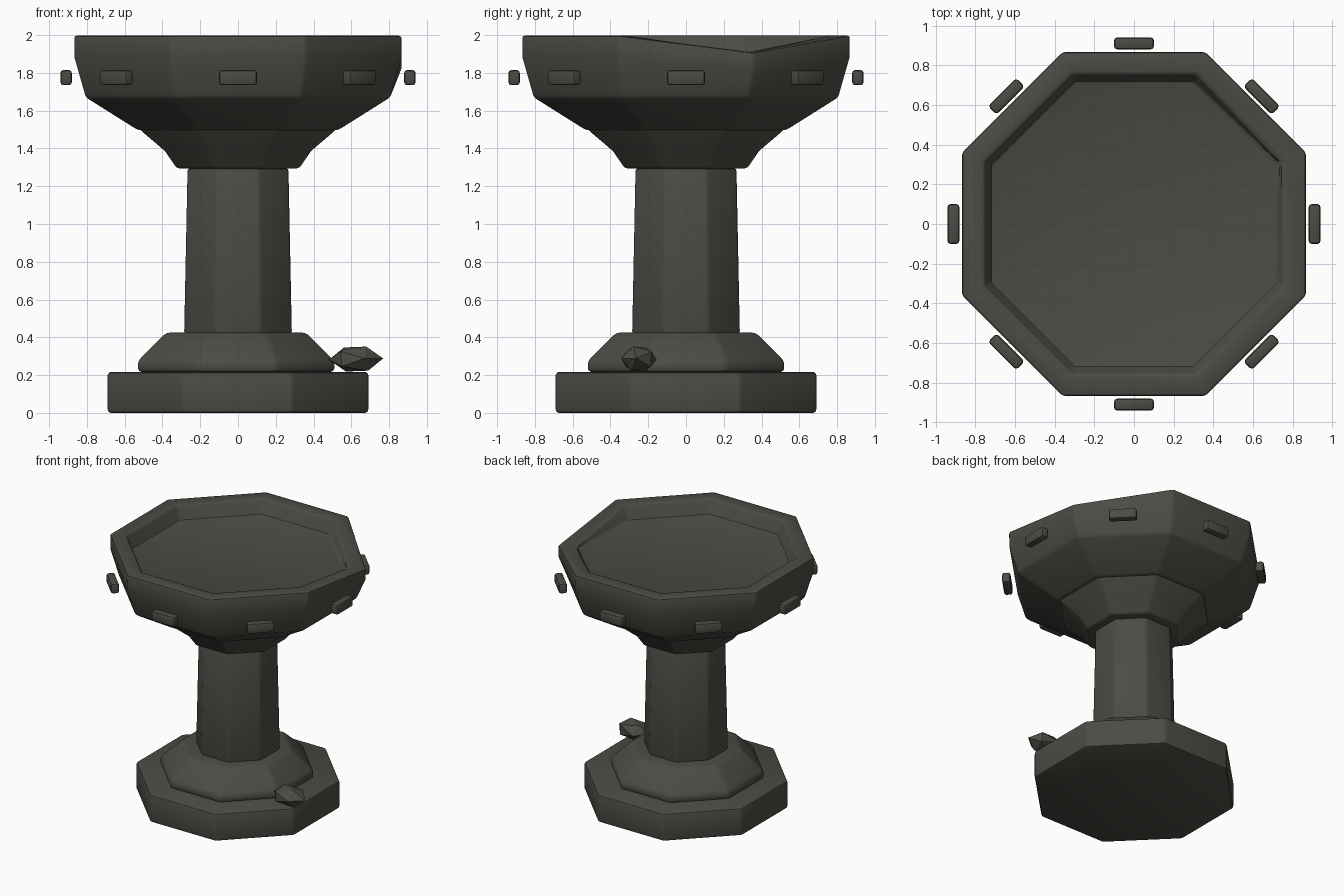
import bpy
import bmesh
from math import pi, cos, sin, radians
from mathutils import Matrix, Vector

cube = bpy.data.objects.get("Cube")
if cube:
    bpy.data.objects.remove(cube, do_unlink=True)

STONE = (0.072, 0.072, 0.06, 1.0)
stone = bpy.data.materials.new("dark stone")
stone.use_nodes = True
stone.diffuse_color = STONE
shader = stone.node_tree.nodes["Principled BSDF"]
shader.inputs["Base Color"].default_value = STONE
shader.inputs["Roughness"].default_value = 0.9


def finish(name, bm, bevel=0.0, smooth=True):
    """Round the hard edges and turn the bmesh into a named object."""
    bmesh.ops.recalc_face_normals(bm, faces=bm.faces[:])
    if bevel:
        hard = [e for e in bm.edges if e.calc_face_angle(0) > radians(20)]
        bmesh.ops.bevel(bm, geom=hard, offset=bevel, segments=2, profile=0.5,
                        affect='EDGES', clamp_overlap=True)
    mesh = bpy.data.meshes.new(name)
    bm.to_mesh(mesh)
    bm.free()
    mesh.materials.append(stone)
    obj = bpy.data.objects.new(name, mesh)
    bpy.context.collection.objects.link(obj)
    if smooth:
        bpy.ops.object.select_all(action='DESELECT')
        obj.select_set(True)
        bpy.context.view_layer.objects.active = obj
        bpy.ops.object.shade_smooth_by_angle(angle=radians(30))
    return obj


def octagon_stack(profile, centre=(0, 0)):
    """Eight-sided solid from (half width across flats, height) pairs."""
    bm = bmesh.new()
    rings = []
    for half, z in profile:
        r = half / cos(pi / 8)
        rings.append([bm.verts.new((centre[0] + r * cos(a), centre[1] + r * sin(a), z))
                      for a in (pi / 8 + k * pi / 4 for k in range(8))])
    for low, high in zip(rings, rings[1:]):
        for k in range(8):
            n = (k + 1) % 8
            bm.faces.new((low[k], low[n], high[n], high[k]))
    bm.faces.new(rings[0][::-1])
    bm.faces.new(rings[-1])
    return bm, rings


# Pedestal: slab, sloped collar, tapered column and flared neck
bm, _ = octagon_stack([(0.69, 0), (0.69, 0.217)])
finish("base_slab", bm, 0.018)
bm, _ = octagon_stack([(0.52, 0.217), (0.52, 0.275), (0.37, 0.425)], (-0.01, 0))
finish("base_collar", bm, 0.02)
bm, _ = octagon_stack([(0.285, 0.42), (0.267, 1.295)])
finish("column", bm, 0.014)
bm, _ = octagon_stack([(0.325, 1.295), (0.385, 1.385), (0.52, 1.5)])
finish("neck", bm, 0.014)

# Bowl with a raised rim, a shallow recess and one worn-down corner
bm, rings = octagon_stack([(0.53, 1.497), (0.805, 1.67), (0.865, 1.88),
                           (0.867, 1.998), (0.755, 1.998), (0.72, 1.89)])
rings[2][0].co.z -= 0.06
for ring in rings[3:5]:
    ring[0].co.z -= 0.09
finish("bowl", bm, 0.015)

# Loose blocks floating around the bowl, one per side
for k in range(8):
    bm = bmesh.new()
    place = (Matrix.Rotation(k * pi / 4, 4, 'Z')
             @ Matrix.Translation((0.91, 0, 1.775))
             @ Matrix.Diagonal((0.06, 0.2, 0.08, 1)))
    bmesh.ops.create_cube(bm, size=1, matrix=place)
    finish(f"side_block_{k + 1}", bm, 0.015)

# Chipped rock lying on the slab
bm = bmesh.new()
bmesh.ops.create_icosphere(bm, subdivisions=1, radius=1)
bmesh.ops.transform(bm, verts=bm.verts[:],
                    matrix=Matrix.Translation((0.625, -0.25, 0.285))
                    @ Matrix.Diagonal((0.145, 0.1, 0.075, 1))
                    @ Matrix.Rotation(0.4, 4, 'Y') @ Matrix.Rotation(0.3, 4, 'X'))
finish("fallen_rock", bm, smooth=False)
